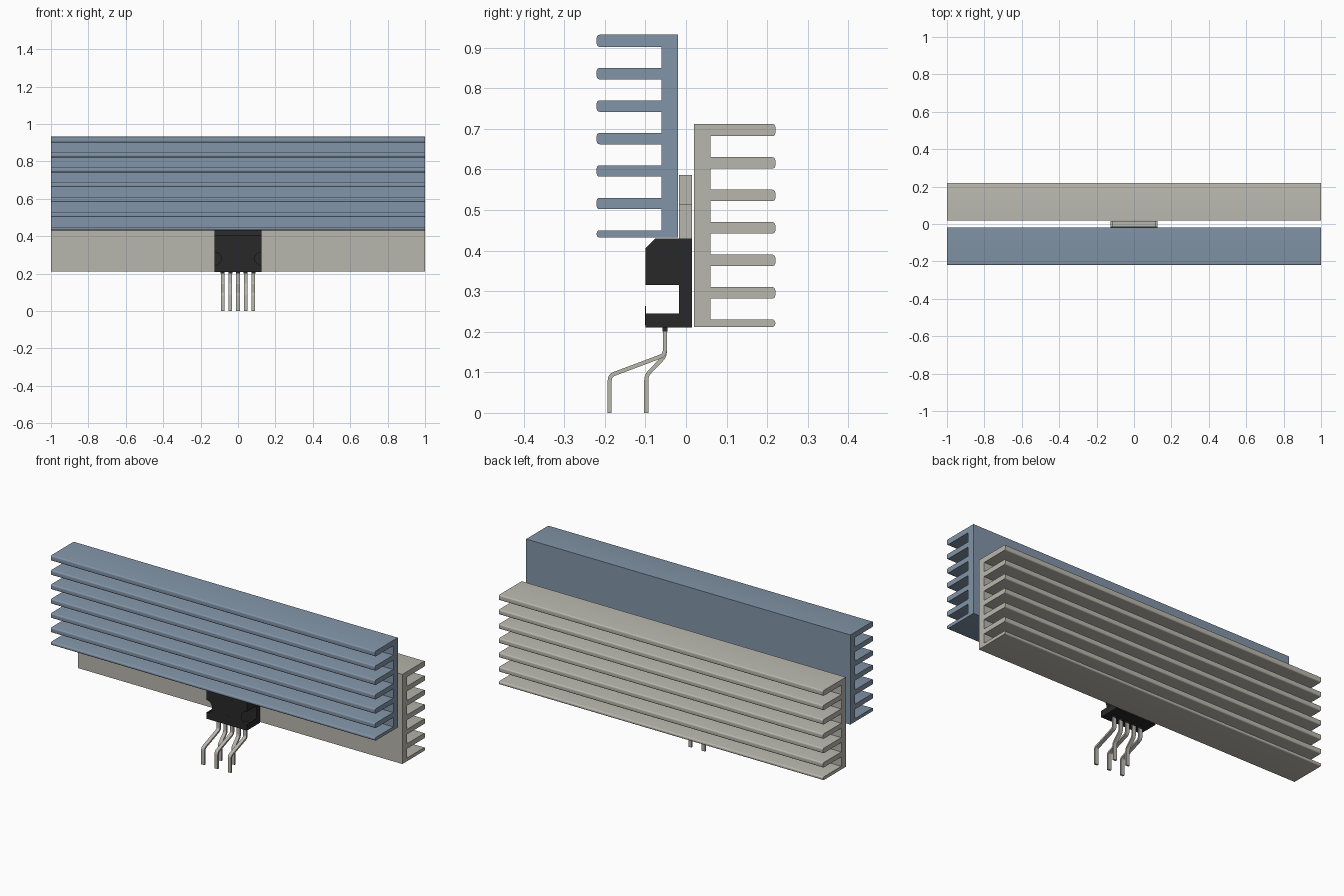
import bpy, bmesh, math
from mathutils import Vector

cube = bpy.data.objects.get("Cube")
if cube:
    bpy.data.objects.remove(cube, do_unlink=True)


def material(name, rgb):
    m = bpy.data.materials.new(name)
    m.use_nodes = True
    m.diffuse_color = (*rgb, 1)
    m.node_tree.nodes["Principled BSDF"].inputs["Base Color"].default_value = (*rgb, 1)
    return m


BLUE = material("blue anodised", (0.225, 0.300, 0.392))
GREY = material("warm grey metal", (0.485, 0.475, 0.420))
BLACK = material("black plastic", (0.022, 0.022, 0.022))


def finish(name, bm, mat, recalc=True):
    if recalc:
        bmesh.ops.recalc_face_normals(bm, faces=bm.faces)
    me = bpy.data.meshes.new(name)
    bm.to_mesh(me)
    bm.free()
    me.materials.append(mat)
    ob = bpy.data.objects.new(name, me)
    bpy.context.collection.objects.link(ob)
    bpy.ops.object.select_all(action='DESELECT')
    ob.select_set(True)
    bpy.context.view_layer.objects.active = ob
    bpy.ops.object.shade_smooth_by_angle(angle=math.radians(35))
    return ob


def extrude_x(name, profile, x0, x1, mat):
    """Closed (y, z) profile swept along x."""
    bm = bmesh.new()
    face = bm.faces.new([bm.verts.new((x0, y, z)) for y, z in profile])
    out = bmesh.ops.extrude_face_region(bm, geom=[face])
    bmesh.ops.translate(bm, vec=(x1 - x0, 0, 0),
                        verts=[v for v in out["geom"] if isinstance(v, bmesh.types.BMVert)])
    return finish(name, bm, mat)


def box(name, x, y, z, mat):
    return extrude_x(name, [(y[0], z[0]), (y[1], z[0]), (y[1], z[1]), (y[0], z[1])], x[0], x[1], mat)


# Finned heat sinks: a spine with seven round-edged fins
def heat_sink(name, side, z0, mat):
    inner, root, tip, r = 0.02, 0.06, 0.22, 0.007
    pts = [(inner, 0.5), (inner, 0.0)]
    for i in range(7):
        lo = 0.0 if i == 0 else 0.07 + 0.08 * (i - 1)
        hi = 0.018 if i == 0 else lo + (0.03 if i == 6 else 0.028)
        if i:
            pts.append((root, lo))
        for k in range(5):
            a = -math.pi / 2 + k * math.pi / 8
            pts.append((tip - r + r * math.cos(a), lo + r + r * math.sin(a)))
        for k in range(5):
            a = k * math.pi / 8
            pts.append((tip - r + r * math.cos(a), hi - r + r * math.sin(a)))
        if i < 6:
            pts.append((root, hi))
    return extrude_x(name, [(side * y, z0 + z) for y, z in pts], -1, 1, mat)


heat_sink("front_heat_sink", -1, 0.432, BLUE)
heat_sink("rear_heat_sink", 1, 0.212, GREY)

# Package body: back plate plus a front shell with open side notches
HW, BOT, TOP, NZ, NR = 0.125, 0.21, 0.43, 0.28, 0.035
box("package_back_plate", (-HW, HW), (-0.017, 0.015), (BOT, TOP), BLACK)


def outline(top):
    steps = 12
    arc = [(HW - NR * math.sin(math.pi * k / steps), NZ - NR * math.cos(math.pi * k / steps))
           for k in range(steps + 1)]
    return ([(-HW, BOT), (HW, BOT)] + arc + [(HW, top), (-HW, top)]
            + [(-x, z) for x, z in reversed(arc)])


bm = bmesh.new()
rings = [[bm.verts.new((x, y, z)) for x, z in outline(top)]
         for y, top in ((-0.10, 0.405), (-0.075, TOP), (-0.017, TOP))]
n = len(rings[0])
bm.faces.new(rings[0])
for a, b in zip(rings, rings[1:]):
    for i in range(n):
        j = (i + 1) % n
        mid = (a[i].co + a[j].co) / 2
        if abs(mid.x) < HW - 1e-5 and abs(mid.z - NZ) < NR:
            continue                      # notch side stays open
        bm.faces.new((a[j], a[i], b[i], b[j]))
finish("package_front_shell", bm, BLACK, recalc=False)

# Round mould mark on the package front
bm = bmesh.new()
bmesh.ops.create_cone(bm, cap_ends=True, segments=24, radius1=0.024, radius2=0.024, depth=0.002)
for v in bm.verts:
    v.co = Vector((v.co.x, -0.1 + v.co.z, 0.24 + v.co.y))
finish("mould_mark", bm, BLACK)

# Metal mounting tab, slightly narrower at the top
box("tab_lower", (-0.125, 0.125), (-0.017, 0.015), (TOP, 0.515), GREY)
box("tab_upper", (-0.115, 0.115), (-0.017, 0.015), (0.515, 0.586), GREY)


# Bent leads: a filleted centre line thickened into a strip
def lead(name, x, corners):
    p = [Vector(c) for c in corners]
    path = [p[0]]
    for a, b, c in zip(p, p[1:], p[2:]):
        s, e = b + (a - b).normalized() * 0.012, b + (c - b).normalized() * 0.012
        for k in range(5):
            t = k / 4
            path.append(s * (1 - t) ** 2 + b * 2 * t * (1 - t) + e * t * t)
    path.append(p[-1])
    left, right = [], []
    for i, q in enumerate(path):
        d = (path[min(i + 1, len(path) - 1)] - path[max(i - 1, 0)]).normalized()
        off = Vector((-d.y, d.x)) * 0.005
        left.append(q + off)
        right.append(q - off)
    extrude_x(name, [tuple(q) for q in left + right[::-1]], x - 0.01, x + 0.01, GREY)


LONG = [(-0.052, 0.203), (-0.052, 0.143), (-0.188, 0.092), (-0.188, 0.0)]
SHORT = [(-0.052, 0.203), (-0.052, 0.140), (-0.098, 0.092), (-0.098, 0.0)]
for i in range(5):
    x = (i - 2) * 0.041
    lead(f"lead_{i + 1}", x, SHORT if i % 2 else LONG)
    box(f"lead_collar_{i + 1}", (x - 0.011, x + 0.011), (-0.058, -0.046), (0.2, BOT), BLACK)
